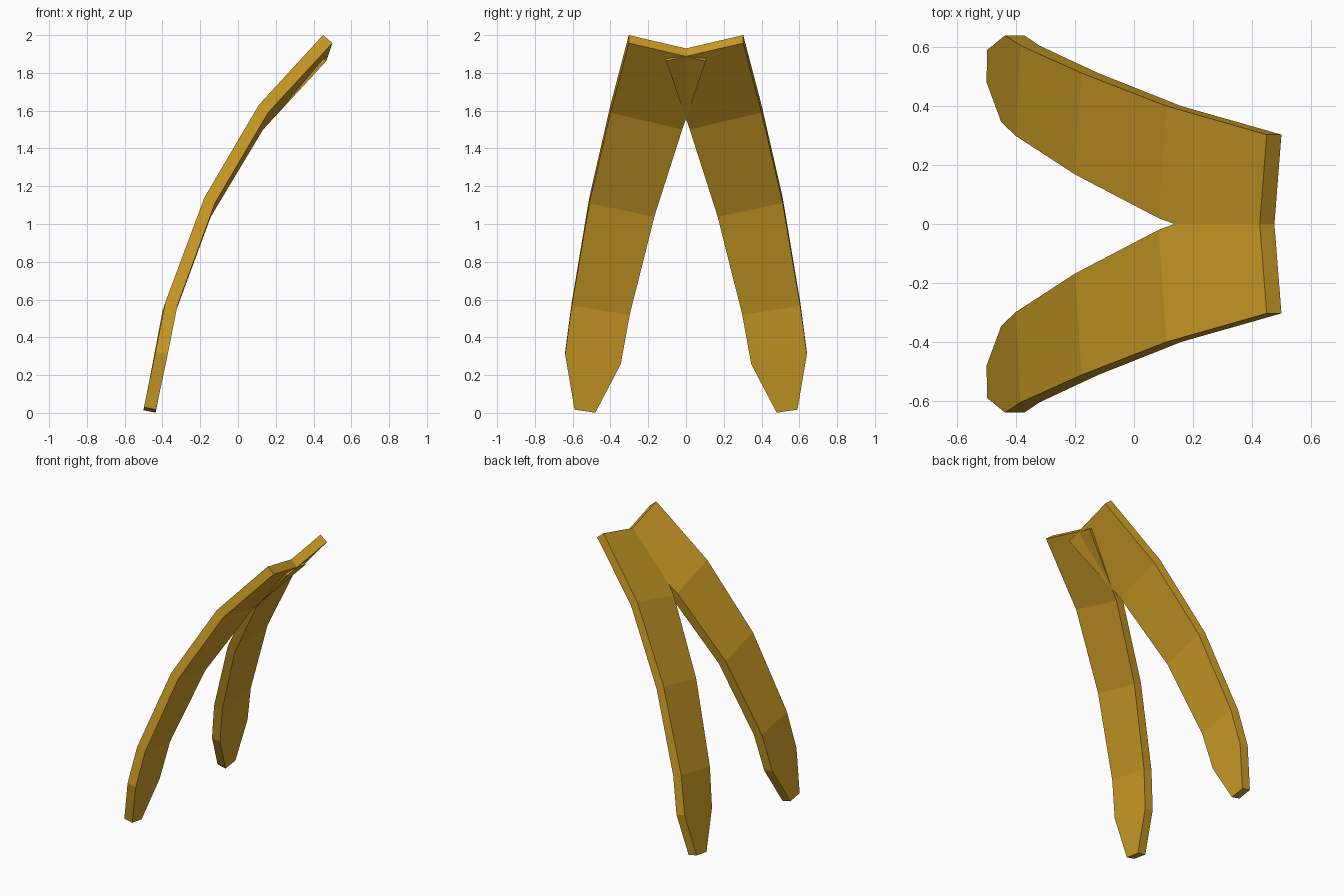
import bpy, bmesh
from mathutils import Vector

if "Cube" in bpy.data.objects:
    bpy.data.objects.remove(bpy.data.objects["Cube"])

gold = bpy.data.materials.new("antique gold")
gold.diffuse_color = (0.62, 0.34, 0.02, 1)
gold.use_nodes = True
gold.node_tree.nodes["Principled BSDF"].inputs["Base Color"].default_value = gold.diffuse_color

# Cross-sections from top to tip: outer edge, inner edge, thickness offset (x, z)
SECTIONS = [
    ((0.45, 0.303, 2.0), (0.418, -0.105, 1.905), (0.05, -0.042)),
    ((0.11, 0.40, 1.63), (0.083, 0.02, 1.54), (0.05, -0.04)),
    ((-0.178, 0.512, 1.14), (-0.20, 0.168, 1.068), (0.056, -0.03)),
    ((-0.385, 0.605, 0.585), (-0.40, 0.298, 0.537), (0.064, -0.018)),
    ((-0.437, 0.64, 0.323), (-0.45, 0.345, 0.272), (0.065, -0.013)),
    ((-0.498, 0.59, 0.030), (-0.50, 0.48, 0.014), (0.064, -0.013)),
]


def curved_strip(name, side):
    """Bent flat strip, swept through the cross-sections."""
    bm = bmesh.new()
    rings = []
    for outer, inner, (dx, dz) in SECTIONS:
        a, b = Vector(outer), Vector(inner)
        off = Vector((dx, 0, dz))
        ring = [a, b, b + off, a + off]
        rings.append([bm.verts.new((p.x, p.y * side, p.z)) for p in ring])
    for r0, r1 in zip(rings, rings[1:]):
        for i in range(4):
            j = (i + 1) % 4
            bm.faces.new((r0[i], r0[j], r1[j], r1[i]))
    bm.faces.new(rings[0])
    bm.faces.new(rings[-1])
    bmesh.ops.recalc_face_normals(bm, faces=bm.faces)
    mesh = bpy.data.meshes.new(name)
    bm.to_mesh(mesh)
    bm.free()
    mesh.materials.append(gold)
    bpy.context.collection.objects.link(bpy.data.objects.new(name, mesh))


# Two mirrored strips that cross at the top
curved_strip("back_strip", 1)
curved_strip("front_strip", -1)
